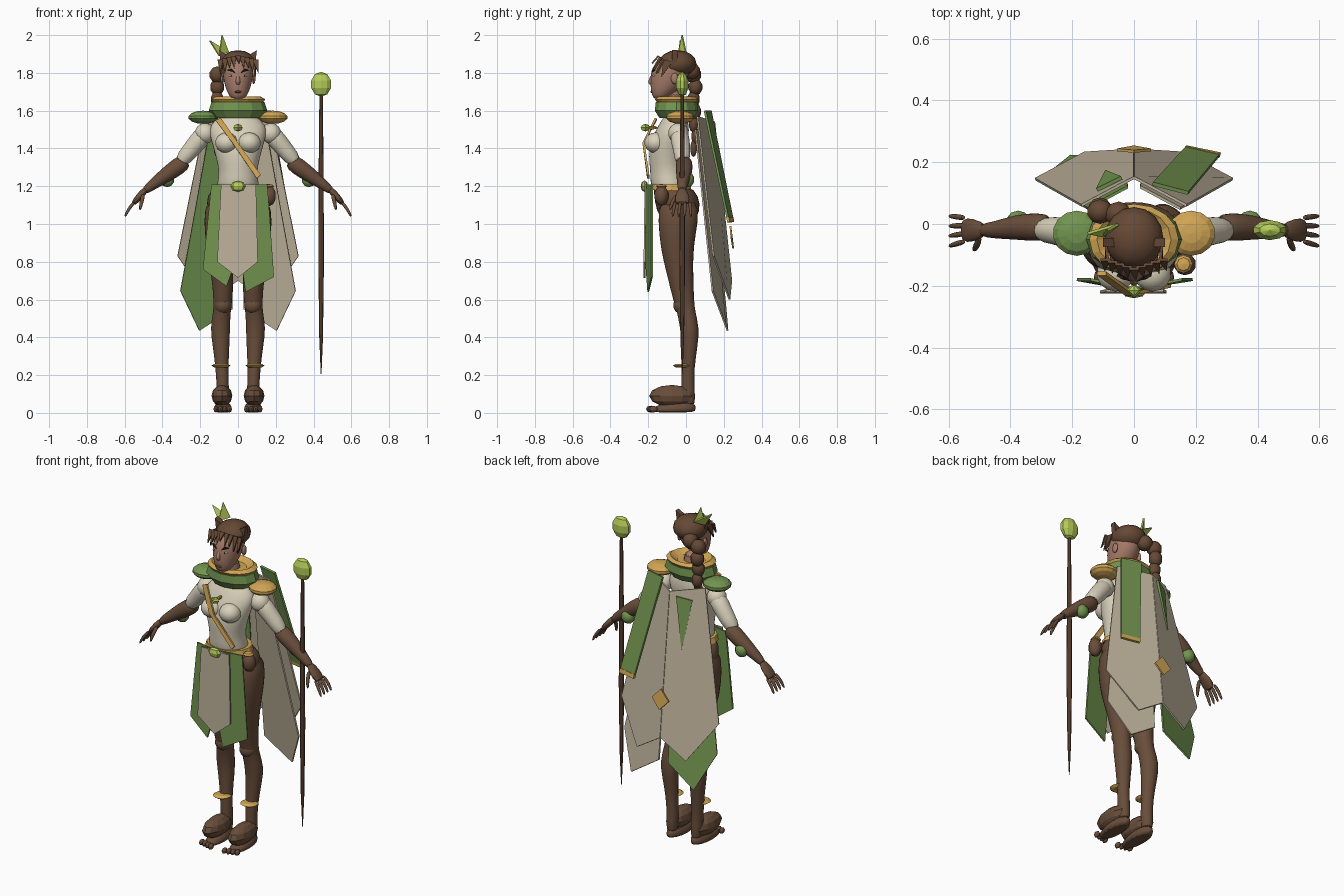
import bpy
import bmesh
from math import cos, sin, pi, radians
from mathutils import Vector, Matrix

default_cube = bpy.data.objects.get("Cube")
if default_cube:
    bpy.data.objects.remove(default_cube, do_unlink=True)

UP = Vector((0, 0, 1))
SIDES = (("left", 1), ("right", -1))


def material(name, red, green, blue):
    mat = bpy.data.materials.new(name)
    mat.use_nodes = True
    mat.diffuse_color = (red, green, blue, 1)
    shader = mat.node_tree.nodes["Principled BSDF"]
    shader.inputs["Base Color"].default_value = (red, green, blue, 1)
    shader.inputs["Roughness"].default_value = 0.8
    return mat


BROWN = material("dark brown", .14, .075, .043)
HAIR = material("hair brown", .13, .065, .035)
SKIN = material("warm skin", .38, .2, .14)
CREAM = material("pale cream", .70, .64, .50)
CLOTH = material("beige cloth", .52, .45, .33)
GREEN = material("leaf green", .17, .30, .08)
GOLD = material("ochre gold", .64, .38, .09)
LIME = material("bright lime", .46, .60, .10)
DARK = material("near black", .02, .015, .01)


def finish(name, bm, mat, smooth):
    """Turn a bmesh into a named object with one colour."""
    bmesh.ops.recalc_face_normals(bm, faces=bm.faces)
    mesh = bpy.data.meshes.new(name)
    bm.to_mesh(mesh)
    bm.free()
    mesh.materials.append(mat)
    for face in mesh.polygons:
        face.use_smooth = smooth
    if smooth:
        mesh.set_sharp_from_angle(angle=radians(50))
    obj = bpy.data.objects.new(name, mesh)
    bpy.context.scene.collection.objects.link(obj)
    return obj


def loft(name, rings, mat, sides=14, axis=None, smooth=True):
    """Skin elliptical rings (x, y, z, radius, depth radius) along a path."""
    bm = bmesh.new()
    centres = [Vector(ring[:3]) for ring in rings]
    loops = []
    for i, ring in enumerate(rings):
        along = axis or centres[min(i + 1, len(rings) - 1)] - centres[max(i - 1, 0)]
        across = Vector((0, 1, 0)).cross(along).normalized()
        depth = along.cross(across).normalized()
        loops.append([bm.verts.new(centres[i] + across * ring[3] * cos(a) + depth * ring[-1] * sin(a))
                      for a in (2 * pi * k / sides for k in range(sides))])
    for low, high in zip(loops, loops[1:]):
        for k in range(sides):
            n = (k + 1) % sides
            bm.faces.new((low[k], low[n], high[n], high[k]))
    bm.faces.new(loops[0][::-1])
    bm.faces.new(loops[-1])
    obj = finish(name, bm, mat, smooth)
    if smooth:
        obj.modifiers.new("rounding", "SUBSURF").levels = 1
        obj.modifiers["rounding"].render_levels = 1
    return obj


def body(name, rings, mat, **options):
    """Upright loft centred on x = 0 from (y, z, width, depth) rings."""
    return loft(name, [(0, y, z, w, d) for y, z, w, d in rings], mat, axis=UP, **options)


def ball(name, centre, size, mat, sides=14, smooth=True):
    bm = bmesh.new()
    bmesh.ops.create_uvsphere(bm, u_segments=sides, v_segments=max(sides // 2, 4), radius=1)
    size = size if isinstance(size, tuple) else (size,) * 3
    bm.transform(Matrix.Translation(centre) @ Matrix.Diagonal((*size, 1)))
    return finish(name, bm, mat, smooth)


def panel(name, points, mat, thick=.009):
    """Flat cloth piece with a little thickness."""
    bm = bmesh.new()
    bm.faces.new([bm.verts.new(p) for p in points])
    obj = finish(name, bm, mat, False)
    solid = obj.modifiers.new("thickness", "SOLIDIFY")
    solid.thickness, solid.offset = thick, 0
    return obj


def flip(points, side):
    return [(p[0] * side, *p[1:]) for p in points]


# Torso, pelvis and neck
body("torso", [(-.08, 1.17, .12, .1), (-.09, 1.22, .11, .1), (-.1, 1.28, .1, .09), (-.1, 1.36, .12, .1),
               (-.09, 1.43, .14, .1), (-.07, 1.5, .16, .09), (-.06, 1.55, .13, .07),
               (-.05, 1.6, .05, .05)], CREAM, sides=18)
body("pelvis", [(-.08, 1.21, .12, .1), (-.05, 1.15, .17, .12), (-.04, 1.07, .17, .12),
                (-.04, 1, .08, .08)], BROWN, sides=18)
body("neck", [(-.05, 1.55, .05, .05), (-.06, 1.72, .05, .05)], SKIN)
body("belt", [(-.08, 1.18, .14, .11), (-.08, 1.21, .13, .11)], GOLD, smooth=False)
ball("buckle", (0, -.22, 1.2), (.04, .02, .03), LIME, 8, False)

# Head and face
body("head", [(-.14, 1.66, .03, .03), (-.13, 1.68, .05, .05), (-.11, 1.72, .067, .08), (-.09, 1.77, .08, .1),
              (-.08, 1.82, .085, .105), (-.06, 1.87, .075, .09), (-.05, 1.9, .05, .05)], SKIN, sides=16)
loft("nose", [(0, -.17, 1.8, .008, .01), (0, -.19, 1.75, .016, .02), (0, -.18, 1.735, .01, .01)],
     SKIN, sides=8, axis=UP)
ball("lips", (0, -.18, 1.7), (.02, .009, .007), BROWN, 8)
for label, s in SIDES:
    ball(label + "_ear", (s * .083, -.06, 1.77), (.01, .02, .03), SKIN, 10)
    ball(label + "_eye", (s * .033, -.168, 1.785), (.016, .008, .007), CREAM, 10)
    ball(label + "_pupil", (s * .033, -.174, 1.785), (.006, .004, .006), DARK, 8)
    panel(label + "_eyebrow", flip([(.013, -.18, 1.8), (.055, -.165, 1.815), (.035, -.176, 1.82)], s), DARK)

# Hair cap, fringe, tufts and braid
ball("hair_cap", (0, -.045, 1.85), (.095, .1, .07), HAIR, 16)
for i in range(-4, 5):
    x, edge = i * .023, abs(i) / 4
    top = -.145 + .03 * edge
    panel("fringe_lock", [(x - .016, top, 1.89 - .02 * edge), (x + .016, top, 1.89 - .02 * edge),
                          (x * 1.1 + .006, top - .035, 1.85 - .05 * edge - .015 * (i % 2))], HAIR)
for label, s in SIDES:
    panel(label + "_hair_tuft", flip([(.05, -.06, 1.89), (.1, -.06, 1.92), (.09, -.06, 1.84)], s), HAIR, .03)
    panel(label + "_temple_lock", flip([(.085, -.12, 1.87), (.09, -.07, 1.86), (.09, -.13, 1.78)], s), HAIR)
ball("braid_root", (-.05, .03, 1.81), .045, HAIR, 10)
for i in range(7):
    ball("braid_bead", (-.11, .04 + .01 * (i % 2), 1.79 - .065 * i), (.044 - .004 * i, .042 - .004 * i, .045), HAIR, 10)
for tip in ((-.15, -.03, 1.97), (-.085, -.02, 2)):
    panel("hair_leaf", [(-.05, 0, 1.91), tip, (-.1, -.04, 1.89)], LIME)

# Collar, shoulder guards, strap and pendant
body("collar", [(-.05, 1.56, .12, .09), (-.05, 1.6, .155, .115), (-.05, 1.645, .14, .11)],
     GREEN, sides=12, smooth=False)
body("collar_rim", [(-.05, 1.64, .13, .1), (-.05, 1.66, .145, .115), (-.05, 1.675, .12, .1),
                    (-.05, 1.65, .08, .07)], GOLD, sides=16, smooth=False)
ball("left_shoulder_guard", (.185, -.03, 1.565), (.08, .075, .035), GOLD, 14, False)
ball("right_shoulder_guard", (-.185, -.03, 1.565), (.08, .075, .035), GREEN, 14, False)
panel("chest_strap", [(-.12, -.16, 1.55), (-.09, -.16, 1.56), (0, -.225, 1.43),
                      (.12, -.2, 1.26), (.1, -.2, 1.24), (-.03, -.225, 1.43)], GOLD, .012)
ball("pendant", (0, -.215, 1.51), (.025, .025, .02), LIME, 4, False)
ball("pendant_mount", (0, -.18, 1.51), (.01, .03, .01), GOLD, 6, False)

# Limbs, built for both sides
for label, s in SIDES:
    ball(label + "_breast", (s * .06, -.16, 1.43), (.062, .06, .055), CREAM)
    ball(label + "_shoulder", (s * .175, -.04, 1.48), .055, CREAM)
    loft(label + "_sleeve", flip([(.16, -.04, 1.5, .05), (.21, -.03, 1.44, .052), (.26, -.02, 1.38, .045),
                                  (.31, -.02, 1.32, .04)], s), CREAM)
    loft(label + "_forearm", flip([(.27, -.01, 1.34, .04), (.31, -.01, 1.31, .048), (.38, -.01, 1.26, .042),
                                   (.45, -.02, 1.21, .028), (.5, -.02, 1.17, .022)], s), BROWN)
    ball(label + "_bracer_puff", (s * .375, .01, 1.235), (.04, .035, .04), GREEN, 10)
    loft(label + "_palm", flip([(.48, -.02, 1.19, .018, .022), (.52, -.02, 1.15, .02, .04),
                                (.56, -.02, 1.1, .015, .045)], s), BROWN, sides=10)
    for i in range(4):
        y = -.055 + .025 * i
        loft(label + "_finger", flip([(.545, y, 1.12, .01), (.58, y * 1.2, 1.08, .01),
                                      (.6, y * 1.3, 1.035, .006)], s), BROWN, sides=8)
    loft(label + "_thumb", flip([(.5, -.04, 1.16, .012), (.51, -.075, 1.12, .012),
                                 (.52, -.085, 1.07, .007)], s), BROWN, sides=8)
    loft(label + "_leg", flip([(.09, -.04, 1.14, .08, .11), (.1, -.04, 1.02, .085, .11), (.1, -.05, .88, .07, .09),
                               (.08, -.03, .72, .06, .07), (.08, -.01, .58, .05, .055), (.085, 0, .54, .047, .05),
                               (.095, .02, .45, .054, .052), (.09, .02, .36, .046, .044), (.085, .01, .24, .034, .034),
                               (.08, .01, .12, .033, .035), (.08, .015, .03, .035, .04)], s), BROWN, axis=UP)
    ball(label + "_knee", (s * .08, -.02, .57), .048, BROWN)
    loft(label + "_foot", flip([(.08, -.07, 0, .05, .125), (.08, -.07, .02, .05, .125),
                                (.08, -.03, .06, .04, .085)], s), BROWN, axis=UP)
    for i in range(4):
        ball(label + "_toe", (s * (.045 + .024 * i), -.19 + .006 * i, .02), (.013, .022, .018), BROWN, 8)
    ball(label + "_boot_puff", (s * .085, -.075, .09), (.055, .12, .058), BROWN, 12, False)
    loft(label + "_ankle_ring", flip([(.09, -.02, .24, .035), (.09, -.02, .25, .05),
                                      (.09, -.02, .26, .035)], s), GOLD, axis=UP, smooth=False)

# Hip pouch
ball("pouch", (.165, -.13, 1.15), (.038, .038, .055), BROWN, 10)
ball("pouch_cap", (.16, -.13, 1.2), (.03, .03, .012), GOLD, 8, False)

# Front skirt panels
panel("skirt_right", [(-.14, -.18, 1.21), (0, -.21, 1.21), (-.02, -.21, .78), (-.06, -.2, .67),
                      (-.185, -.18, .76)], GREEN)
panel("skirt_left", [(.155, -.18, 1.21), (0, -.21, 1.21), (.02, -.21, .78), (.04, -.2, .64),
                     (.19, -.18, .72)], GREEN)
panel("skirt_centre", [(-.09, -.215, 1.21), (.095, -.215, 1.21), (.105, -.22, .8), (0, -.22, .715),
                       (-.11, -.22, .8)], CLOTH)

# Cape: upper and lower layers on both sides
for label, s in SIDES:
    panel(label + "_cape_upper", flip([(.17, .06, 1.57), (0, .15, 1.54), (0, .24, .7), (.16, .23, .6),
                                       (.32, .145, .83)], s), CLOTH)
    panel(label + "_cape_lower", flip([(.15, .05, 1.5), (.02, .12, 1.5), (.03, .21, .55), (.205, .22, .435),
                                       (.305, .14, .645)], s), CLOTH if s > 0 else GREEN)
panel("cape_strip", [(.06, .13, 1.6), (.175, .1, 1.6), (.275, .22, 1.03), (.165, .245, 1.03)], GREEN, .012)
panel("cape_strip_trim", [(.165, .245, 1.035), (.275, .22, 1.035), (.28, .225, 1.01), (.168, .248, 1.01)], GOLD, .014)
panel("cape_leaf", [(-.04, .15, 1.52), (-.12, .11, 1.5), (-.09, .17, 1.22)], GREEN, .012)
panel("cape_diamond", [(0, .235, .99), (.055, .24, .93), (0, .25, .87), (-.055, .24, .93)], GOLD)

# Staff with an orb
loft("staff", [(.44, -.02, .205, .002), (.44, -.02, .4, .01), (.44, -.02, .8, .015), (.44, -.02, 1.3, .013),
               (.44, -.02, 1.69, .009)], BROWN, sides=8, axis=UP, smooth=False)
ball("staff_orb", (.44, -.02, 1.74), (.058, .034, .066), LIME, 10, False)
